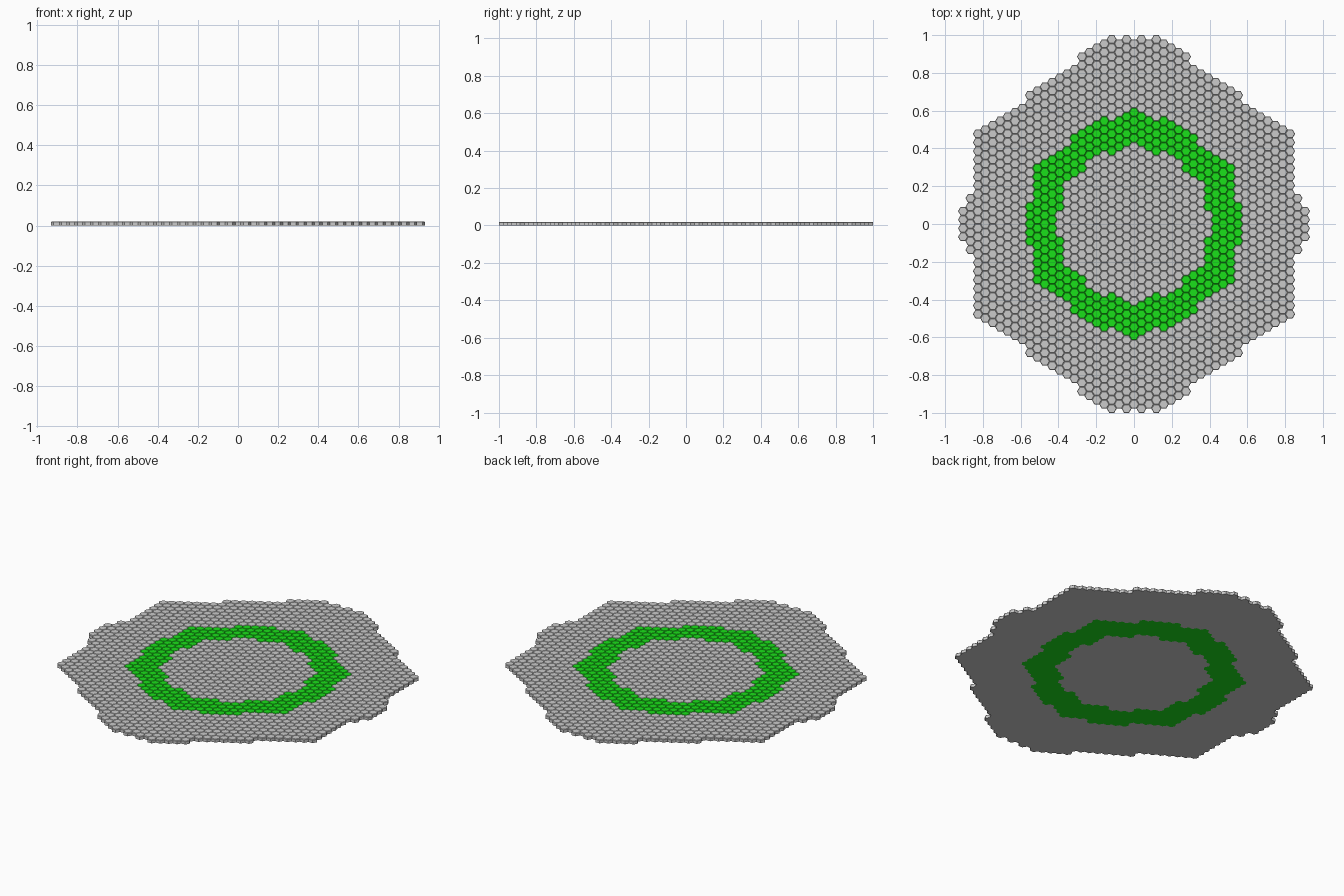
import bpy, bmesh, math

if "Cube" in bpy.data.objects:
    bpy.data.objects.remove(bpy.data.objects["Cube"])

H = 1 / 22                 # flat-to-flat height of one tile
R = H / math.sqrt(3)       # tile corner radius
STEP = 1.5 * R             # column spacing
T = 0.02                   # tile thickness
CHAMFER = 0.003


def inside(c, y, n, slanted, upright):
    """Tile at column c, height y (in tiles): hexagon of radius n plus bumps on its sides.
    slanted: layer -> column range; upright: layer -> largest height."""
    c, y = abs(c), abs(y)
    layer = max(c, y + c / 2)
    if layer <= n:
        return True
    k = round(layer - n)
    if y + c / 2 >= c and k in slanted:
        lo, hi = slanted[k]
        if lo <= c <= hi:
            return True
    return c == layer and k in upright and y <= upright[k]


def zone(c, y):
    if inside(c, y, 9, {1: (4, 6)}, {1: 1}):
        return "inner_tiles"
    if inside(c, y, 13, {1: (4, 8)}, {1: 2}):
        return "ring_tiles"
    if inside(c, y, 21, {1: (1, 14), 2: (3, 7)}, {1: 3, 2: 1.5}):
        return "outer_tiles"
    return None


def add_tile(bm, x, y):
    """Hexagonal prism with a small chamfer around the top."""
    rings = []
    for r, z in ((R, 0), (R, T - CHAMFER), (R - CHAMFER, T)):
        rings.append([bm.verts.new((x + r * math.cos(i * math.pi / 3),
                                    y + r * math.sin(i * math.pi / 3), z))
                      for i in range(6)])
    bm.faces.new(rings[0][::-1])
    bm.faces.new(rings[2])
    for a, b in zip(rings, rings[1:]):
        for i in range(6):
            j = (i + 1) % 6
            bm.faces.new((a[i], a[j], b[j], b[i]))


# Sort every tile into its zone
meshes = {name: bmesh.new() for name in ("inner_tiles", "ring_tiles", "outer_tiles")}
for c in range(-24, 25):
    for row in range(-24, 25):
        y = row + (c % 2) / 2
        name = zone(c, y)
        if name:
            add_tile(meshes[name], c * STEP, y * H)

green = bpy.data.materials.new("green")
green.diffuse_color = (0.01, 0.75, 0.01, 1)
green.use_nodes = True
green.node_tree.nodes["Principled BSDF"].inputs["Base Color"].default_value = green.diffuse_color

# One object per zone
for name, bm in meshes.items():
    me = bpy.data.meshes.new(name)
    bm.to_mesh(me)
    bm.free()
    ob = bpy.data.objects.new(name, me)
    bpy.context.collection.objects.link(ob)
    if name == "ring_tiles":
        me.materials.append(green)
